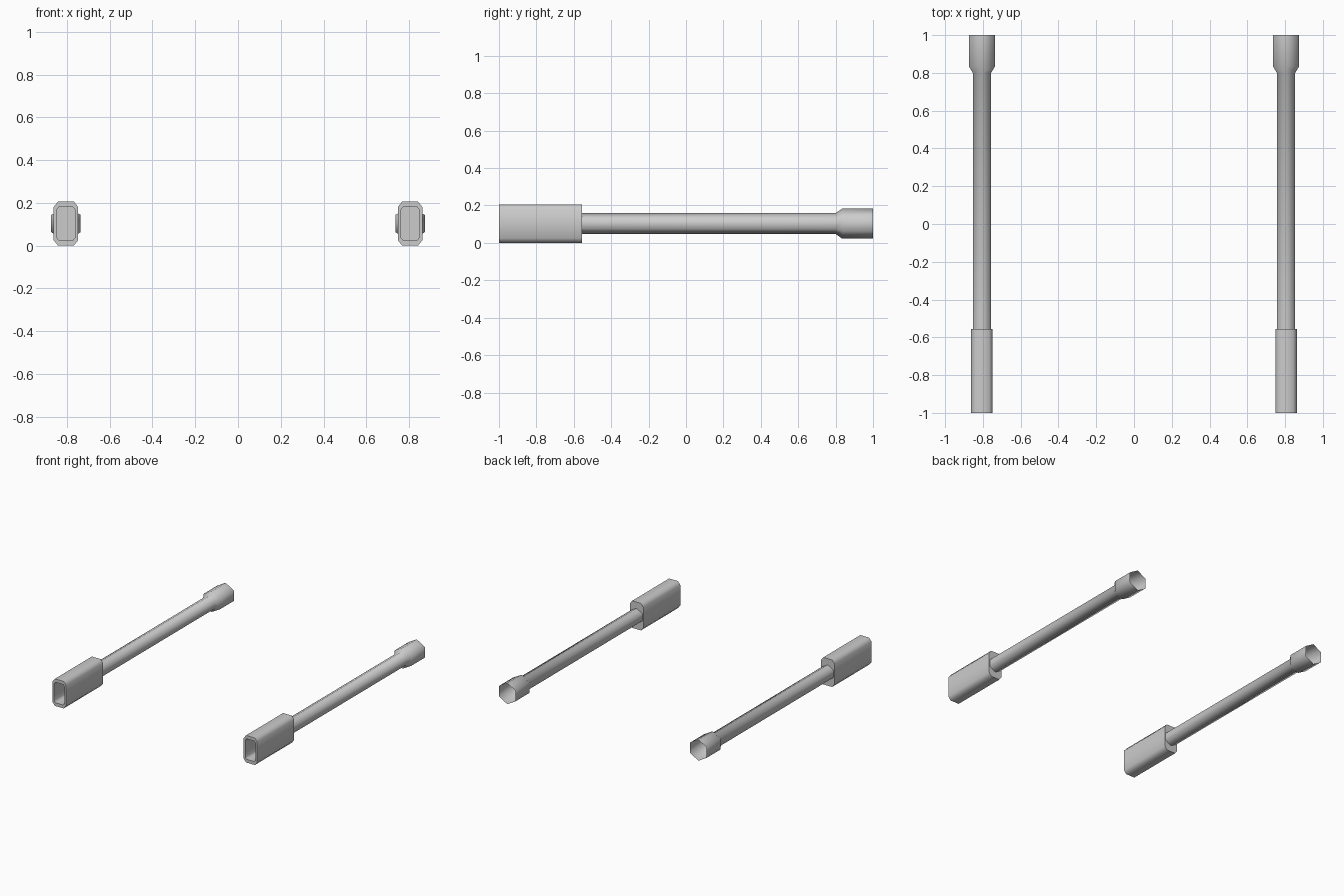
import bpy
from math import sin, cos, pi, radians

if "Cube" in bpy.data.objects:
    bpy.data.objects.remove(bpy.data.objects["Cube"])

CX, CZ = 0.805, 0.103   # centre line of the right-hand tube


def hexagon(r, y):
    # six-sided ring with a corner at top and bottom
    return [(CX + r * sin(i * pi / 3), y, CZ + r * cos(i * pi / 3)) for i in range(6)]


def chamfered(w, h, cx, cz, y):
    # rectangle ring with cut corners (half width, half height, cuts)
    pts = [(w, h - cz), (w - cx, h), (cx - w, h), (-w, h - cz),
           (-w, cz - h), (cx - w, -h), (w - cx, -h), (w, cz - h)]
    return [(CX + x, y, CZ + z) for x, z in pts][::-1]


def loft(name, rings, cap_start, cap_end, angle):
    n = len(rings[0])
    verts = [p for ring in rings for p in ring]
    faces = [(k * n + i, k * n + (i + 1) % n, (k + 1) * n + (i + 1) % n, (k + 1) * n + i)
             for k in range(len(rings) - 1) for i in range(n)]
    faces = [f[::-1] for f in faces]
    if cap_start:
        faces.append(tuple(range(n)))
    if cap_end:
        faces.append(tuple(range(len(verts) - n, len(verts)))[::-1])
    mesh = bpy.data.meshes.new(name)
    mesh.from_pydata(verts, [], faces)
    obj = bpy.data.objects.new(name, mesh)
    bpy.context.collection.objects.link(obj)
    mesh.validate()
    bpy.ops.object.select_all(action='DESELECT')
    obj.select_set(True)
    bpy.context.view_layer.objects.active = obj
    bpy.ops.object.mode_set(mode='EDIT')
    bpy.ops.mesh.select_all(action='SELECT')
    if cap_start or cap_end:
        bpy.ops.mesh.normals_make_consistent(inside=False)
    bpy.ops.object.mode_set(mode='OBJECT')
    bpy.ops.object.shade_smooth_by_angle(angle=radians(angle))
    obj.modifiers.new("mirror", 'MIRROR').use_mirror_merge = False
    return obj


# long six-sided tube flaring into an open socket at the back
loft("tube", [hexagon(0.056, -0.555), hexagon(0.056, 0.80),
              hexagon(0.08, 0.835), hexagon(0.08, 1.0)], False, False, 62)

# box end with a rim and a hollow mouth at the front
loft("box_end", [chamfered(0.057, 0.103, 0.02, 0.025, -0.555),
                 chamfered(0.057, 0.103, 0.02, 0.025, -1.0),
                 chamfered(0.043, 0.078, 0.01, 0.014, -1.0),
                 chamfered(0.043, 0.078, 0.01, 0.014, -0.8)], True, True, 62)
